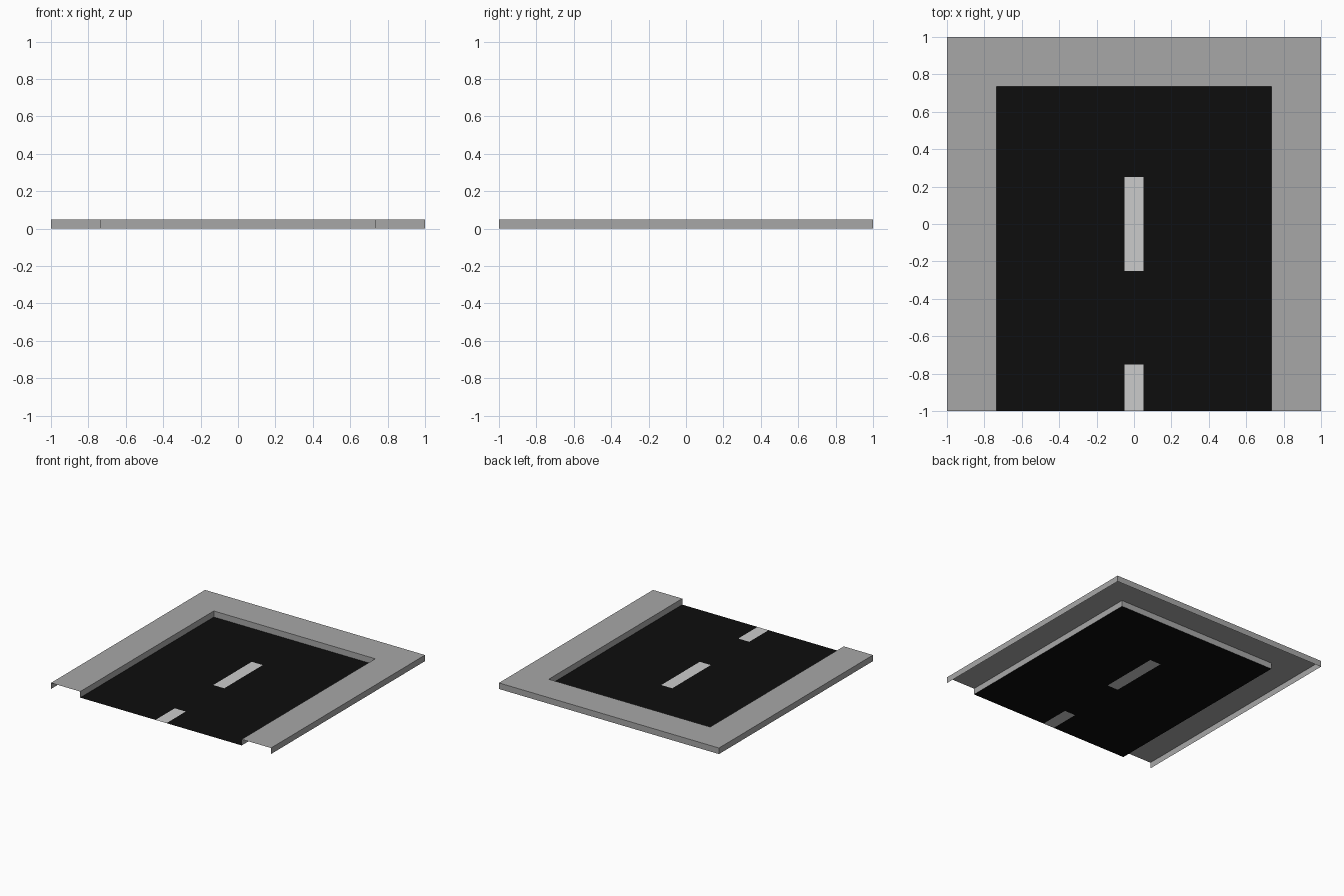
import bpy
import bmesh

cube = bpy.data.objects.get("Cube")
if cube:
    bpy.data.objects.remove(cube, do_unlink=True)

KERB = 0.05      # pavement height
INNER = 0.734    # road half width and back edge
STRIPE = 0.05    # half width of a lane marking


def material(name, value):
    mat = bpy.data.materials.new(name)
    mat.use_nodes = True
    colour = (value, value, value, 1)
    mat.diffuse_color = colour
    bsdf = mat.node_tree.nodes["Principled BSDF"]
    bsdf.inputs["Base Color"].default_value = colour
    bsdf.inputs["Roughness"].default_value = 0.9
    return mat


def sheet(name, rows, materials, pick=lambda centre: 0):
    """Skin a grid of points, choosing each face's material from its centre."""
    bm = bmesh.new()
    grid = [[bm.verts.new(p) for p in row] for row in rows]
    for a, b in zip(grid, grid[1:]):
        for i in range(len(a) - 1):
            face = bm.faces.new((a[i], a[i + 1], b[i + 1], b[i]))
            face.material_index = pick(face.calc_center_median())
    bm.normal_update()
    mesh = bpy.data.meshes.new(name)
    bm.to_mesh(mesh)
    bm.free()
    for mat in materials:
        mesh.materials.append(mat)
    obj = bpy.data.objects.new(name, mesh)
    bpy.context.collection.objects.link(obj)
    return obj


concrete = material("concrete_grey", 0.39)
asphalt = material("asphalt_black", 0.004)
paint = material("marking_white", 0.6)

# Pavement: an open shell swept around three sides of the road
profile = [(INNER, 0), (INNER, KERB), (1, KERB), (1, 0)]
sheet("pavement",
      [[(-h, -1, z), (-h, h, z), (h, h, z), (h, -1, z)] for h, z in profile],
      [concrete])


# Road: flat sheet with the centre line dashes cut into it
def road_colour(centre):
    on_line = abs(centre.x) < STRIPE
    return int(on_line and (abs(centre.y) < 0.25 or centre.y < -0.75))


columns = [-INNER, -STRIPE, STRIPE, INNER]
lines = [-1, -0.75, -0.25, 0.25, INNER]
sheet("road", [[(x, y, 0) for x in columns] for y in lines],
      [asphalt, paint], road_colour)
